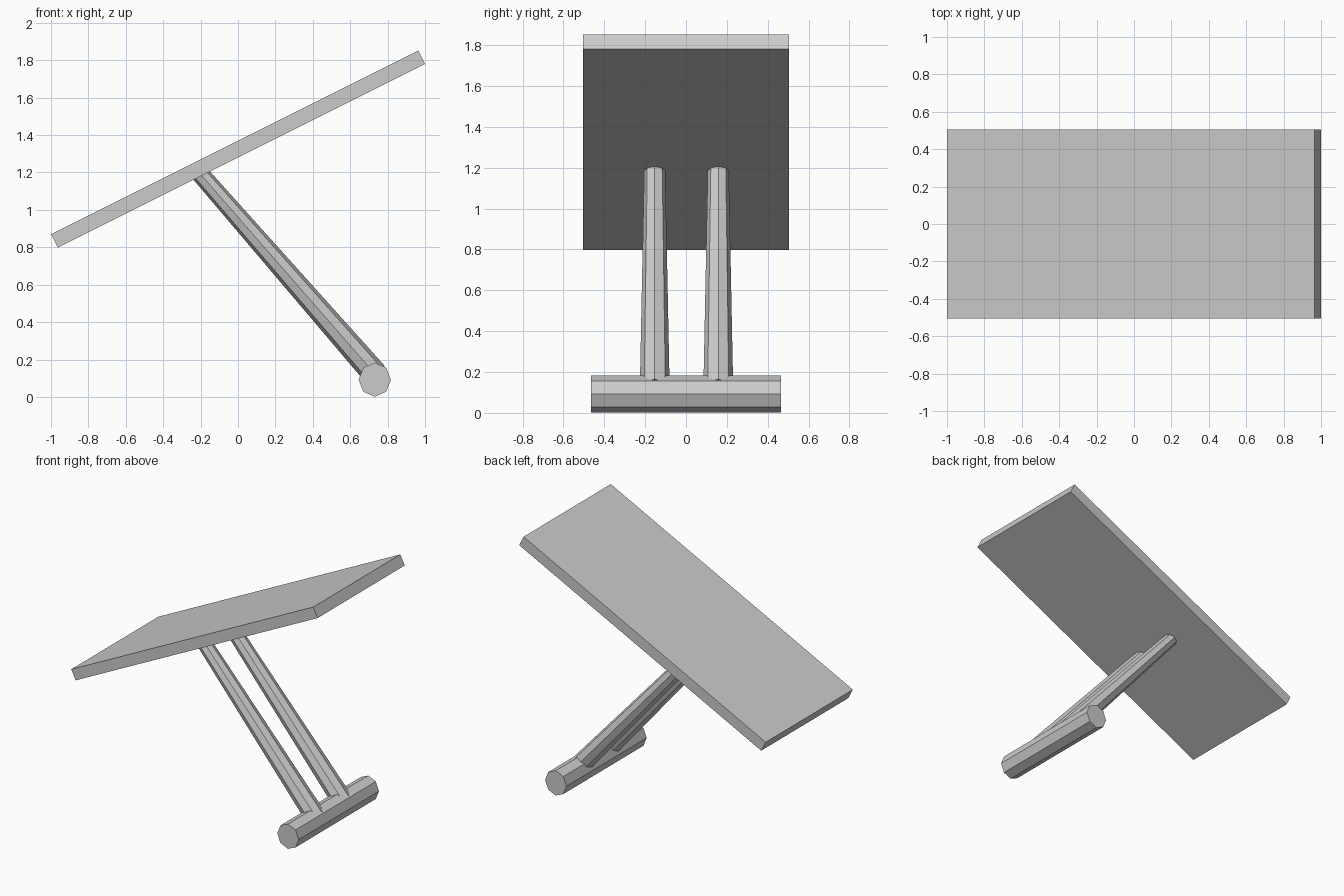
import bpy
import math
from mathutils import Matrix, Vector

cube = bpy.data.objects.get("Cube")
if cube:
    bpy.data.objects.remove(cube, do_unlink=True)

# One plain grey for everything
grey = bpy.data.materials.new("light_grey")
grey.use_nodes = True
colour = (0.6, 0.6, 0.6, 1)
grey.diffuse_color = colour
grey.node_tree.nodes["Principled BSDF"].inputs["Base Color"].default_value = colour


def finish(name):
    obj = bpy.context.object
    obj.name = name
    obj.data.materials.append(grey)
    return obj


def octagonal_rod(name, start, end, r_start, r_end, squash):
    """Eight-sided rod between two points, with edges facing the y axis or up."""
    start, end = Vector(start), Vector(end)
    axis = end - start
    bpy.ops.mesh.primitive_cone_add(vertices=8, radius1=r_start, radius2=r_end,
                                    depth=axis.length)
    rod = finish(name)
    z = axis.normalized()
    x = Vector((1, 0, 0)) if abs(z.y) > 0.9 else Vector((0, 1, 0))
    turn = Matrix((x, z.cross(x), z)).transposed().to_4x4()
    scale = Matrix.Diagonal((squash[0], squash[1], 1, 1))
    rod.data.transform(Matrix.Translation((start + end) / 2) @ turn @ scale)
    return rod


# Tilted board
bpy.ops.mesh.primitive_cube_add(size=1)
board = finish("tilted_board")
board.data.transform(Matrix.Translation((0, 0, 1.325))
                     @ Matrix.Rotation(-math.atan(0.5), 4, "Y")
                     @ Matrix.Diagonal((2.195, 1.01, 0.08, 1)))

# Octagonal foot bar
octagonal_rod("foot_bar", (0.731, -0.465, 0.092), (0.731, 0.465, 0.092),
              0.091, 0.091, (0.95, 1))

# Pair of tapered legs, sunk into the bar and the board
for name, y in (("front_leg", -0.153), ("back_leg", 0.158)):
    octagonal_rod(name, (0.734, y, 0.121), (-0.22, y, 1.213),
                  0.073, 0.051, (1, 0.93))
